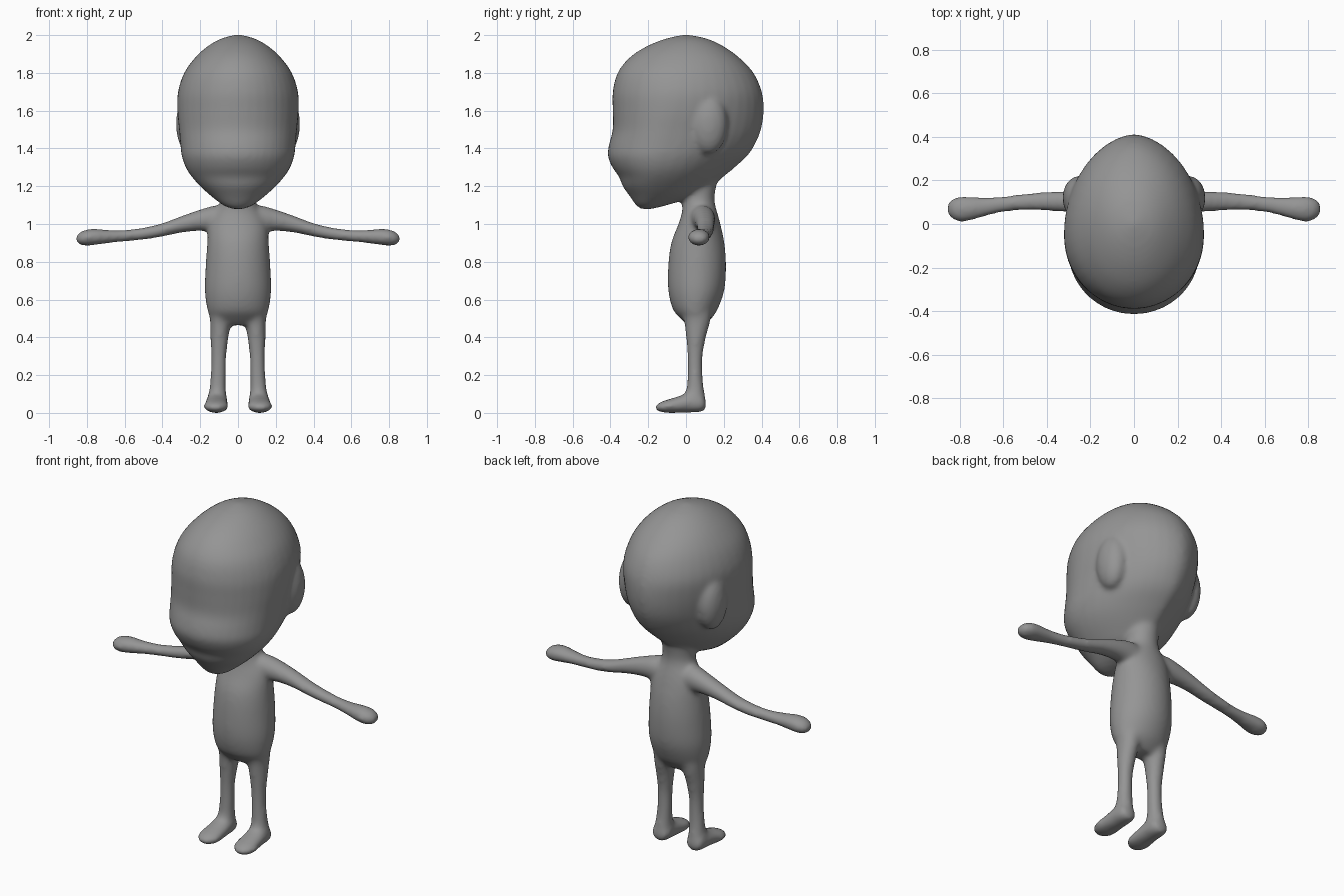
import bpy
import bmesh
from math import cos, sin, pi
from mathutils import Matrix, Vector

if "Cube" in bpy.data.objects:
    bpy.data.objects.remove(bpy.data.objects["Cube"], do_unlink=True)

SIDES = 40
STEPS = 5


def refine(stations):
    """Catmull-Rom curve through all station values."""
    pts = [stations[0]] + list(stations) + [stations[-1]]
    out = []
    for a, b, c, d in zip(pts, pts[1:], pts[2:], pts[3:]):
        for k in range(STEPS):
            t = k / STEPS
            out.append([q + t * (r - p + t * (2 * p - 5 * q + 4 * r - s + t * (3 * (q - r) + s - p))) / 2
                        for p, q, r, s in zip(a, b, c, d)])
    return out + [list(stations[-1])]


def loft(bm, stations, place):
    """Closed skin; station = along, centre, half width, front, back, widest y, back pinch."""
    rings = []
    for along, centre, width, front, back, mid, pinch in refine(stations):
        ring = []
        for i in range(SIDES):
            a = 2 * pi * i / SIDES
            c, s = cos(a), sin(a)
            if s > 0:
                c = abs(c) ** pinch * (1 if c > 0 else -1)
                y = mid + (back - mid) * s
            else:
                y = mid + (mid - front) * s
            ring.append(bm.verts.new(place(along, centre + max(width, 0.002) * c, y)))
        rings.append(ring)
    for lo, hi in zip(rings, rings[1:]):
        for i in range(SIDES):
            j = (i + 1) % SIDES
            bm.faces.new((lo[i], lo[j], hi[j], hi[i]))
    bm.faces.new(rings[0][::-1])
    bm.faces.new(rings[-1])


def oval(centre, width, front, back):
    return (centre, width, front, back, (front + back) / 2, 1)


def ball(bm, centre, size):
    bmesh.ops.create_uvsphere(bm, u_segments=32, v_segments=20, radius=1,
                              matrix=Matrix.Translation(centre) @ Matrix.Diagonal((*size, 1)))


def upright(along, u, y):
    return Vector((u, y, along))


bm = bmesh.new()

# Head: height, half width, front, back, widest y, back pinch
head = [
    (1.08, .03, -.24, -.18, -.21, 1), (1.10, .08, -.265, -.10, -.20, 1),
    (1.15, .145, -.30, .06, -.17, 1.2), (1.2, .20, -.335, .14, -.16, 1.4),
    (1.25, .245, -.355, .20, -.15, 1.4), (1.3, .277, -.39, .26, -.14, 1.4),
    (1.36, .298, -.414, .325, -.13, 1.3), (1.42, .305, -.408, .365, -.11, 1.2),
    (1.5, .312, -.388, .398, -.09, 1.15), (1.6, .321, -.388, .412, -.06, 1.15),
    (1.7, .318, -.388, .402, -.04, 1.1), (1.8, .285, -.362, .358, -.03, 1.1),
    (1.88, .228, -.30, .283, -.01, 1), (1.94, .162, -.21, .20, 0, 1),
    (1.98, .093, -.11, .115, 0, 1), (2.003, .01, -.01, .01, 0, 1),
]
loft(bm, [(z, 0, *rest) for z, *rest in head], upright)

# Torso and neck: height, half width, front, back
torso = [
    (.465, .09, .01, .10), (.5, .142, -.03, .135), (.55, .163, -.07, .168),
    (.65, .176, -.094, .203), (.78, .171, -.094, .212), (.9, .163, -.078, .203),
    (1.0, .155, -.04, .182), (1.06, .125, -.022, .166), (1.1, .10, -.02, .155),
    (1.15, .088, -.02, .152), (1.25, .09, -.03, .17),
]
loft(bm, [(z, *oval(0, w, f, b)) for z, w, f, b in torso], upright)

# Leg: height, centre x, half width, front, back
leg = [
    (.56, .085, .07, -.03, .14), (.48, .092, .056, -.01, .128),
    (.4, .098, .048, 0, .106), (.3, .102, .041, .008, .088),
    (.2, .104, .041, .008, .088), (.12, .108, .045, 0, .096),
    (.06, .112, .055, -.03, .106), (.02, .113, .052, -.03, .1),
]

# Foot, from heel to toe: y, centre x, half width, sole, top
foot = [
    (.106, .112, .03, .02, .06), (.08, .112, .052, .004, .10), (.02, .112, .057, .001, .11),
    (-.04, .114, .062, 0, .088), (-.1, .116, .066, 0, .07),
    (-.14, .117, .05, .006, .055), (-.164, .117, .02, .018, .036),
]

# Arm: distance from the middle, centre z, half height, front, back
arm = [
    (.05, 1.02, .07, .0, .15), (.12, 1.027, .071, .02, .155), (.2, 1.02, .057, .04, .155),
    (.3, .998, .044, .054, .152), (.4, .969, .036, .06, .148),
    (.5, .949, .032, .062, .14), (.6, .938, .031, .055, .127),
    (.68, .934, .035, .036, .122), (.75, .932, .042, .016, .125),
    (.8, .928, .043, .01, .126), (.84, .923, .032, .026, .112), (.858, .921, .012, .05, .085),
]
for side in (1, -1):
    loft(bm, [(z, *oval(side * x, w, f, b)) for z, x, w, f, b in leg], upright)
    loft(bm, [(y, *oval(side * x, w, lo, hi)) for y, x, w, lo, hi in foot],
         lambda along, u, v: Vector((u, along, v)))
    loft(bm, [(side * x, *oval(z, h, f, b)) for x, z, h, f, b in arm],
         lambda along, u, v: Vector((along, v, u)))
    # Soft ear swelling
    ball(bm, (side * .255, .12, 1.53), (.073, .10, .16))

bmesh.ops.recalc_face_normals(bm, faces=bm.faces)
mesh = bpy.data.meshes.new("figure_body")
bm.to_mesh(mesh)
bm.free()
body = bpy.data.objects.new("figure_body", mesh)
bpy.context.collection.objects.link(body)

# Single grey skin
skin = bpy.data.materials.new("plain grey")
skin.use_nodes = True
grey = (.3, .3, .3, 1)
skin.diffuse_color = grey
skin.node_tree.nodes["Principled BSDF"].inputs["Base Color"].default_value = grey
mesh.materials.append(skin)

# Fuse the parts into one surface and soften the joins
fuse = body.modifiers.new("fuse", "REMESH")
fuse.mode = "VOXEL"
fuse.voxel_size = .012
fuse.use_smooth_shade = True
soften = body.modifiers.new("soften", "SMOOTH")
soften.factor = .5
soften.iterations = 12
